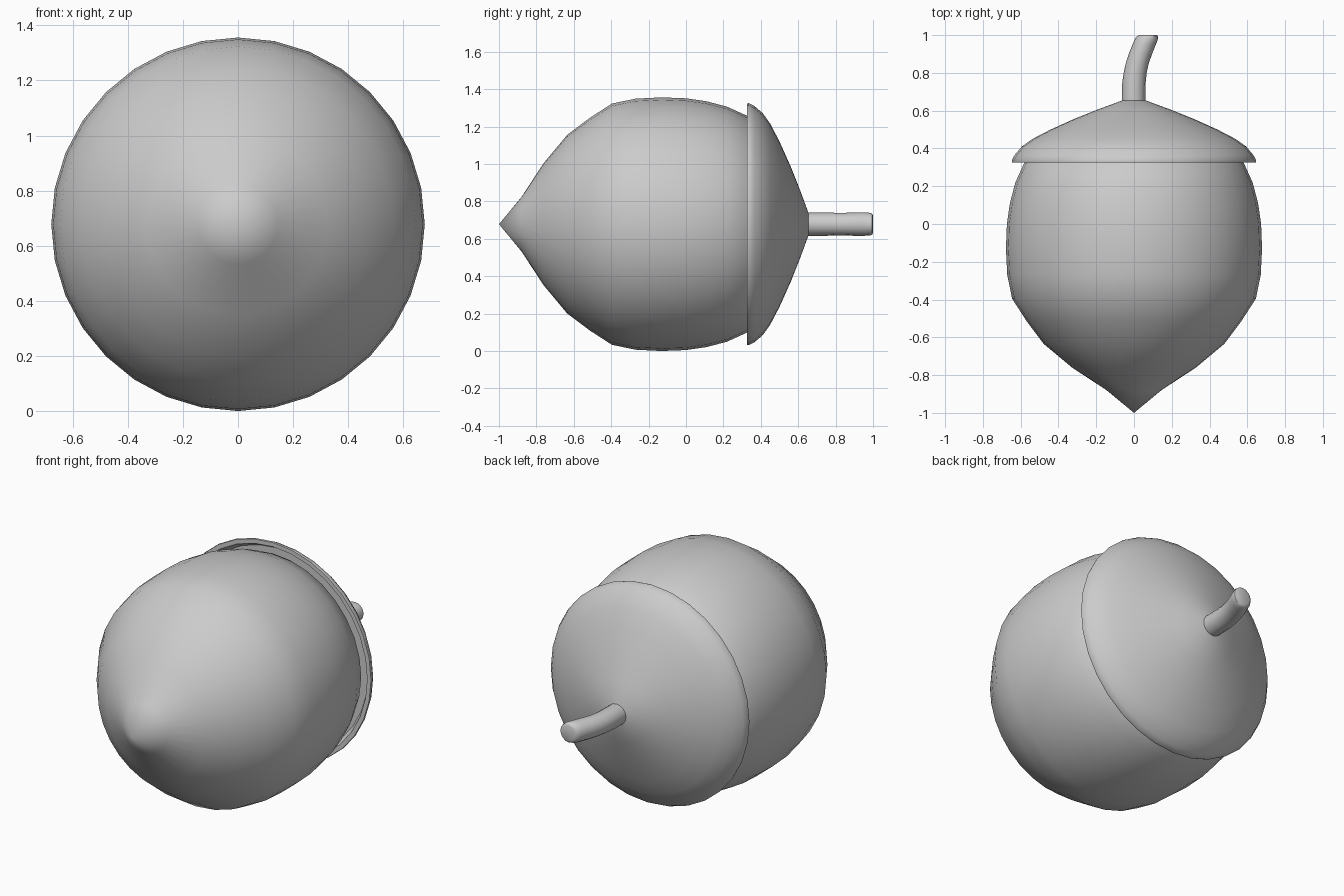
import bpy, bmesh, math

if "Cube" in bpy.data.objects:
    bpy.data.objects.remove(bpy.data.objects["Cube"])

SEGMENTS = 32
AXIS_Z = 0.678   # the acorn lies along y at this height

grey = bpy.data.materials.new("plain grey")
grey.diffuse_color = (0.6, 0.6, 0.6, 1)
grey.use_nodes = True
grey.node_tree.nodes["Principled BSDF"].inputs["Base Color"].default_value = grey.diffuse_color


def loft(name, rings, segments, angle):
    """Join circular cross-sections (y, radius, x offset); zero radius is a pole."""
    bm = bmesh.new()
    prev = None
    for y, r, dx in rings:
        n = segments if r > 0 else 1
        ring = [bm.verts.new((dx + r * math.sin(2 * math.pi * i / segments), y,
                              AXIS_Z + r * math.cos(2 * math.pi * i / segments)))
                for i in range(n)]
        if prev:
            for i in range(segments):
                j = (i + 1) % segments
                quad = [prev[i % len(prev)], prev[j % len(prev)],
                        ring[j % n], ring[i % n]]
                bm.faces.new(list(dict.fromkeys(quad)))
        prev = ring
    bmesh.ops.recalc_face_normals(bm, faces=bm.faces[:])
    mesh = bpy.data.meshes.new(name)
    bm.to_mesh(mesh)
    bm.free()
    mesh.materials.append(grey)
    obj = bpy.data.objects.new(name, mesh)
    bpy.context.collection.objects.link(obj)
    bpy.ops.object.select_all(action='DESELECT')
    obj.select_set(True)
    bpy.context.view_layer.objects.active = obj
    bpy.ops.object.shade_smooth_by_angle(angle=math.radians(angle))
    return obj


def lathe(name, profile, angle):
    return loft(name, [(y, r, 0) for y, r in profile], SEGMENTS, angle)


# Nut body with pointed tip, tucked into the cap at the back
lathe("nut", [(-1, 0), (-0.88, 0.145), (-0.76, 0.328), (-0.635, 0.478),
              (-0.515, 0.568), (-0.396, 0.645), (-0.27, 0.671), (-0.13, 0.678),
              (0, 0.673), (0.11, 0.657), (0.22, 0.628), (0.33, 0.578),
              (0.42, 0.47), (0.49, 0.25), (0.52, 0)], 50)

# Domed cap with an overhanging, recessed rim
lathe("cap", [(0.37, 0), (0.37, 0.595), (0.326, 0.62), (0.326, 0.645),
              (0.336, 0.647), (0.365, 0.632), (0.41, 0.594), (0.45, 0.538),
              (0.50, 0.442), (0.56, 0.308), (0.61, 0.182), (0.655, 0.06),
              (0.66, 0)], 40)

# Curved stem with a softened end
loft("stem", [(0.60, 0, 0), (0.60, 0.062, -0.002), (0.68, 0.062, -0.002),
              (0.75, 0.062, 0.000), (0.80, 0.061, 0.006), (0.85, 0.061, 0.017),
              (0.90, 0.062, 0.034), (0.95, 0.062, 0.054), (0.982, 0.061, 0.067),
              (0.995, 0.056, 0.072), (1.0, 0.046, 0.074), (1.0, 0, 0.074)], 16, 50)
